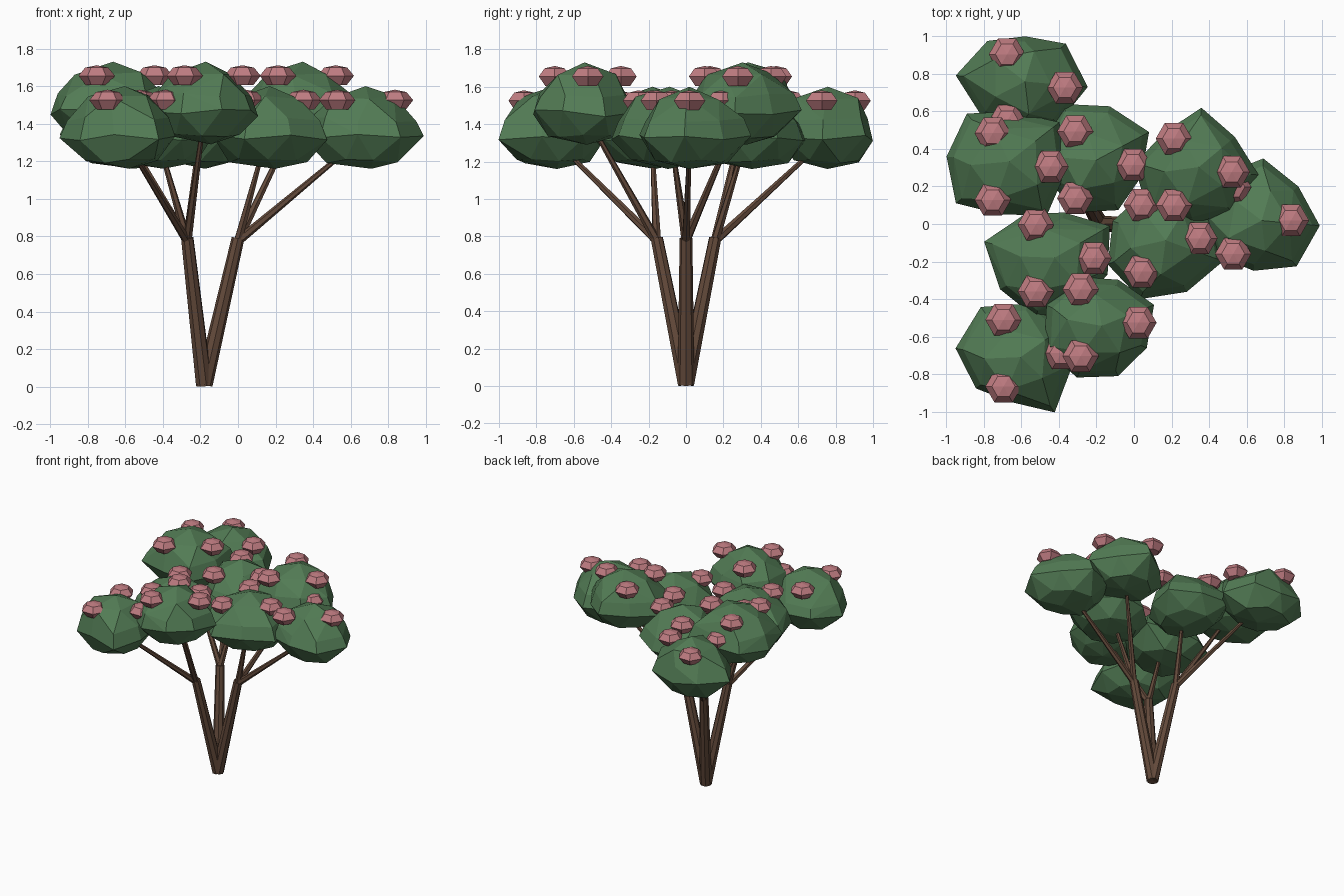
import bpy
import bmesh
import random
from math import sin, cos, radians, pi
from mathutils import Vector

random.seed(4)

cube = bpy.data.objects.get("Cube")
if cube:
    bpy.data.objects.remove(cube, do_unlink=True)


def make_material(name, rgb):
    mat = bpy.data.materials.new(name)
    mat.use_nodes = True
    color = (*rgb, 1.0)
    mat.diffuse_color = color
    shader = mat.node_tree.nodes["Principled BSDF"]
    shader.inputs["Base Color"].default_value = color
    shader.inputs["Roughness"].default_value = 0.9
    return mat


leaf_green = make_material("leaf green", (0.085, 0.2, 0.09))
blossom_pink = make_material("blossom pink", (0.52, 0.2, 0.22))
bark_brown = make_material("bark brown", (0.125, 0.068, 0.043))


def add_object(name, bm, mat):
    bmesh.ops.recalc_face_normals(bm, faces=bm.faces)
    mesh = bpy.data.meshes.new(name)
    bm.to_mesh(mesh)
    bm.free()
    mesh.materials.append(mat)
    obj = bpy.data.objects.new(name, mesh)
    bpy.context.collection.objects.link(obj)
    return obj


def add_limb(name, start, end, r_start, r_end, sides):
    """Tapered straight limb between two points."""
    start, end = Vector(start), Vector(end)
    axis = end - start
    bm = bmesh.new()
    bmesh.ops.create_cone(bm, cap_ends=True, segments=sides, radius1=r_start,
                          radius2=r_end, depth=axis.length)
    bmesh.ops.rotate(bm, verts=bm.verts,
                     matrix=axis.to_track_quat("Z", "Y").to_matrix())
    bmesh.ops.translate(bm, verts=bm.verts, vec=(start + end) / 2)
    return add_object(name, bm, bark_brown)


def add_foliage(name, center, base_z, first_angle, radii):
    """Faceted dome: the hull of a few rings that follow an uneven outline."""
    bm = bmesh.new()
    count = len(radii)
    mean = sum(radii) / count

    def point(angle, r, z):
        a = radians(angle)
        bm.verts.new((center[0] + r * cos(a), center[1] + r * sin(a), base_z + z))

    step = 360 / count
    for i, r in enumerate(radii):
        angle = first_angle + i * step
        middle = (r + radii[(i + 1) % count]) / 2
        point(angle + step / 2, middle * 0.66, 0.04 + random.uniform(-0.01, 0.015))
        point(angle, r, 0.17 + random.uniform(-0.02, 0.02))
        point(angle, r * 0.88, 0.26 + random.uniform(-0.015, 0.015))
    for i in range(5):
        point(first_angle + i * 72, mean * random.uniform(0.52, 0.62),
              0.38 + random.uniform(-0.01, 0.01))
    point(first_angle, 0.02, 0.44)
    point(first_angle, 0.05, 0)

    hull = bmesh.ops.convex_hull(bm, input=bm.verts)
    unused = set(hull["geom_interior"]) | set(hull["geom_unused"])
    bmesh.ops.delete(bm, geom=[g for g in unused if isinstance(g, bmesh.types.BMVert)],
                     context="VERTS")
    bmesh.ops.dissolve_limit(bm, angle_limit=radians(7), verts=bm.verts, edges=bm.edges)
    return add_object(name, bm, leaf_green)


def add_blossom(name, location):
    """Flattened six-sided bud."""
    bm = bmesh.new()
    rings = []
    for r, z in ((0.058, -0.05), (0.097, 0), (0.062, 0.043)):
        rings.append([bm.verts.new((r * cos(i * pi / 3), r * sin(i * pi / 3), z))
                      for i in range(6)])
    tip = bm.verts.new((0, 0, 0.056))
    bm.faces.new(rings[0])
    for i in range(6):
        j = (i + 1) % 6
        for low, high in zip(rings, rings[1:]):
            bm.faces.new((low[i], low[j], high[j], high[i]))
        bm.faces.new((rings[2][i], rings[2][j], tip))
    bmesh.ops.translate(bm, verts=bm.verts, vec=location)
    return add_object(name, bm, blossom_pink)


LOW, HIGH = 1.16, 1.29

# Each stem carries an inner, an upper and an outer clump:
# position, underside height, first outline angle, outline radii
stems = {
    "left": (0, {
        "inner": ((0.15, -0.08), LOW, -20, (.345, .32, .28, .26, .28, .32, .34, .31)),
        "upper": ((0.33, 0.29), HIGH, 40, (.27, .33, .26, .33, .34, .29, .30, .335)),
        "outer": ((0.66, 0.02), LOW, -5, (.33, .28, .33, .31, .31, .29, .27, .32)),
    }),
    "back": (120, {
        "inner": ((-0.22, 0.33), LOW, 28, (.34, .31, .35, .29, .25, .28, .29, .27)),
        "upper": ((-0.68, 0.32), HIGH, 38, (.36, .28, .34, .32, .34, .27, .35, .32)),
        "outer": ((-0.60, 0.76), LOW, -5, (.355, .31, .24, .28, .35, .28, .28, .30)),
    }),
    "front": (240, {
        "inner": ((-0.44, -0.19), LOW, 30, (.36, .26, .28, .37, .315, .32, .28, .31)),
        "upper": ((-0.19, -0.55), HIGH, 22, (.32, .275, .29, .30, .31, .29, .28, .28)),
        "outer": ((-0.62, -0.72), LOW, 35, (.30, .30, .34, .335, .27, .23, .345, .29)),
    }),
}

root = Vector((-0.18, 0, 0.01))
for side, (turn, clumps) in stems.items():
    # Leaning stem
    a = radians(turn)
    fork = root + Vector((0.18 * cos(a), 0.18 * sin(a), 0.78))
    add_limb(side + "_stem", root, fork, 0.045, 0.034, 8)

    for place, (center, base_z, first_angle, radii) in clumps.items():
        label = side + "_" + place
        # Branch into the clump
        tip = Vector((center[0] * 0.955, center[1] * 0.955, base_z + 0.14))
        foot = fork - Vector((0, 0, 0.015))
        add_limb(label + "_branch", foot, tip, 0.024, 0.011, 6)
        # Foliage and its three blossoms
        add_foliage(label + "_foliage", center, base_z, first_angle, radii)
        for n in range(3):
            b = radians(120 * n)
            add_blossom(label + "_blossom_" + str(n + 1),
                        (tip.x + 0.205 * cos(b), tip.y + 0.205 * sin(b), base_z + 0.365))
